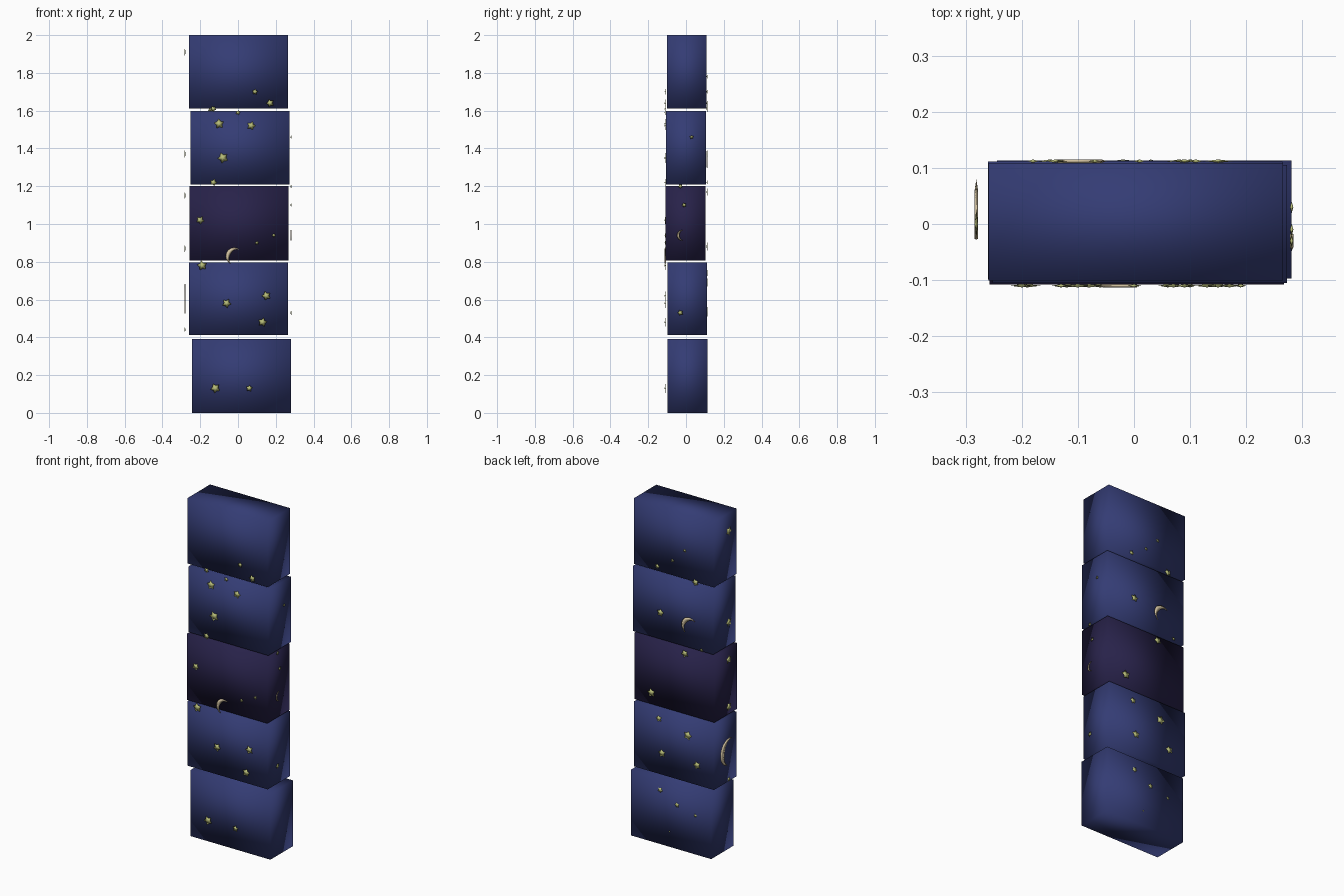
import bpy, bmesh, math, random
from mathutils import Matrix, Vector

random.seed(4)
cube = bpy.data.objects.get("Cube")
if cube:
    bpy.data.objects.remove(cube, do_unlink=True)


def material(name, rgb):
    m = bpy.data.materials.new(name)
    m.use_nodes = True
    m.diffuse_color = (*rgb, 1)
    bsdf = m.node_tree.nodes["Principled BSDF"]
    bsdf.inputs["Base Color"].default_value = (*rgb, 1)
    bsdf.inputs["Roughness"].default_value = 0.8
    return m


navy = material("navy", (0.034, 0.045, 0.175))
plum = material("dark plum", (0.021, 0.016, 0.068))
star_yellow = material("pale star yellow", (0.48, 0.51, 0.19))
moon_cream = material("moon cream", (0.66, 0.55, 0.36))


def finish(name, bm, mat):
    bmesh.ops.recalc_face_normals(bm, faces=bm.faces)
    for f in bm.faces:
        f.smooth = True
    mesh = bpy.data.meshes.new(name)
    bm.to_mesh(mesh)
    bm.free()
    mesh.materials.append(mat)
    ob = bpy.data.objects.new(name, mesh)
    bpy.context.collection.objects.link(ob)
    return ob


def block(name, cx, cy, z0, z1, mat):
    bm = bmesh.new()
    size = Matrix.Diagonal((0.525, 0.21, z1 - z0, 1))
    bmesh.ops.create_cube(bm, size=1, matrix=Matrix.Translation((cx, cy, (z0 + z1) / 2)) @ size)
    finish(name, bm, mat)


# Each side: direction to the right on that face, outward normal, distance out
SIDES = {
    "front": ((1, 0, 0), (0, -1, 0), 0.110),
    "back": ((-1, 0, 0), (0, 1, 0), 0.112),
    "left": ((0, 1, 0), (1, 0, 0), 0.281),
    "right": ((0, -1, 0), (-1, 0, 0), 0.281),
}


def place(side, h, z, angle):
    u, n, d = (Vector(v) if isinstance(v, tuple) else v for v in SIDES[side])
    along = Vector((abs(u.x), abs(u.y), 0)) * h
    m = Matrix((u, Vector((0, 0, 1)), n)).transposed().to_4x4()
    m.translation = along + n * d + Vector((0, 0, z))
    return m @ Matrix.Rotation(angle, 4, "Z")


def star(side, h, z, r):
    # Thin five-pointed star, slightly puffed on both sides
    bm = bmesh.new()
    rim = []
    for i in range(10):
        a = i * math.pi / 5
        rr = r * (1.08 if i % 2 == 0 else 0.66)
        rim.append(bm.verts.new((rr * math.cos(a), rr * math.sin(a), 0)))
    for t in (0.003, -0.003):
        mid = bm.verts.new((0, 0, t))
        for i in range(10):
            bm.faces.new((rim[i], rim[(i + 1) % 10], mid))
    bm.transform(place(side, h, z, random.uniform(0, 2 * math.pi)))
    finish(side + "_star", bm, star_yellow)


def moon(side, h, z, r, angle):
    # Thin crescent with a raised ridge on both sides, bulging towards the angle
    bm = bmesh.new()
    steps, span = 12, math.radians(95)
    rings = []
    for i in range(steps + 1):
        a = -span + 2 * span * i / steps
        width = 0.03 + 0.47 * math.cos(a * 90 / 95)
        ring = []
        for f, t in ((0, 0), (0.5, 0.003), (1, 0), (0.5, -0.003)):
            rr = r * (1 - width * f)
            ring.append(bm.verts.new((rr * math.cos(a), rr * math.sin(a), t)))
        rings.append(ring)
    for p, q in zip(rings, rings[1:]):
        for k in range(4):
            bm.faces.new((p[k], p[(k + 1) % 4], q[(k + 1) % 4], q[k]))
    bm.faces.new(rings[0])
    bm.faces.new(rings[-1])
    bm.transform(place(side, h, z, math.radians(angle)))
    finish(side + "_moon", bm, moon_cream)


# Stacked blocks, bottom to top
block("bottom_block", 0.018, 0.008, 0.0, 0.39, navy)
block("lower_block", 0.002, 0.006, 0.413, 0.797, navy)
block("middle_block", 0.005, -0.003, 0.808, 1.2, plum)
block("upper_block", 0.01, 0.0, 1.21, 1.597, navy)
block("top_block", 0.003, 0.004, 1.612, 2.0, navy)

# Stars: position along the face, height, radius
STARS = {
    "front": [(.09, 1.7, .015), (.17, 1.64, .02), (0, 1.59, .012), (-.13, 1.61, .015),
              (-.1, 1.53, .025), (.07, 1.52, .022), (-.08, 1.35, .027), (-.13, 1.22, .018),
              (-.2, 1.02, .02), (.1, .9, .01), (.19, .94, .01), (-.19, .78, .025),
              (-.06, .58, .023), (.15, .62, .023), (.13, .48, .023),
              (-.12, .13, .025), (.06, .13, .017)],
    "back": [(-.07, 1.78, .01), (.01, 1.7, .01), (.11, 1.64, .014), (-.14, 1.61, .02),
             (.09, 1.37, .022), (-.07, 1.17, .022), (-.18, 1.22, .01), (.15, .88, .025),
             (.1, .74, .018), (-.09, .69, .025), (.08, .54, .022), (-.15, .53, .022),
             (.09, .32, .023), (-.02, .26, .022), (-.14, .23, .014), (.03, .09, .008)],
    "left": [(.03, 1.46, .01), (-.03, 1.2, .012), (-.01, 1.1, .012), (-.03, .53, .015)],
    "right": [(0, 1.91, .025), (0, 1.37, .025), (0, 1.15, .024), (0, .87, .024), (0, .44, .015)],
}
for side, spots in STARS.items():
    for h, z, r in spots:
        star(side, h, z, r)

# Crescent moons
moon("front", -.02, .83, .045, 150)
moon("back", -.1, 1.34, .052, 140)
moon("left", -.02, .94, .028, 180)
moon("right", 0, .605, .08, 165)
